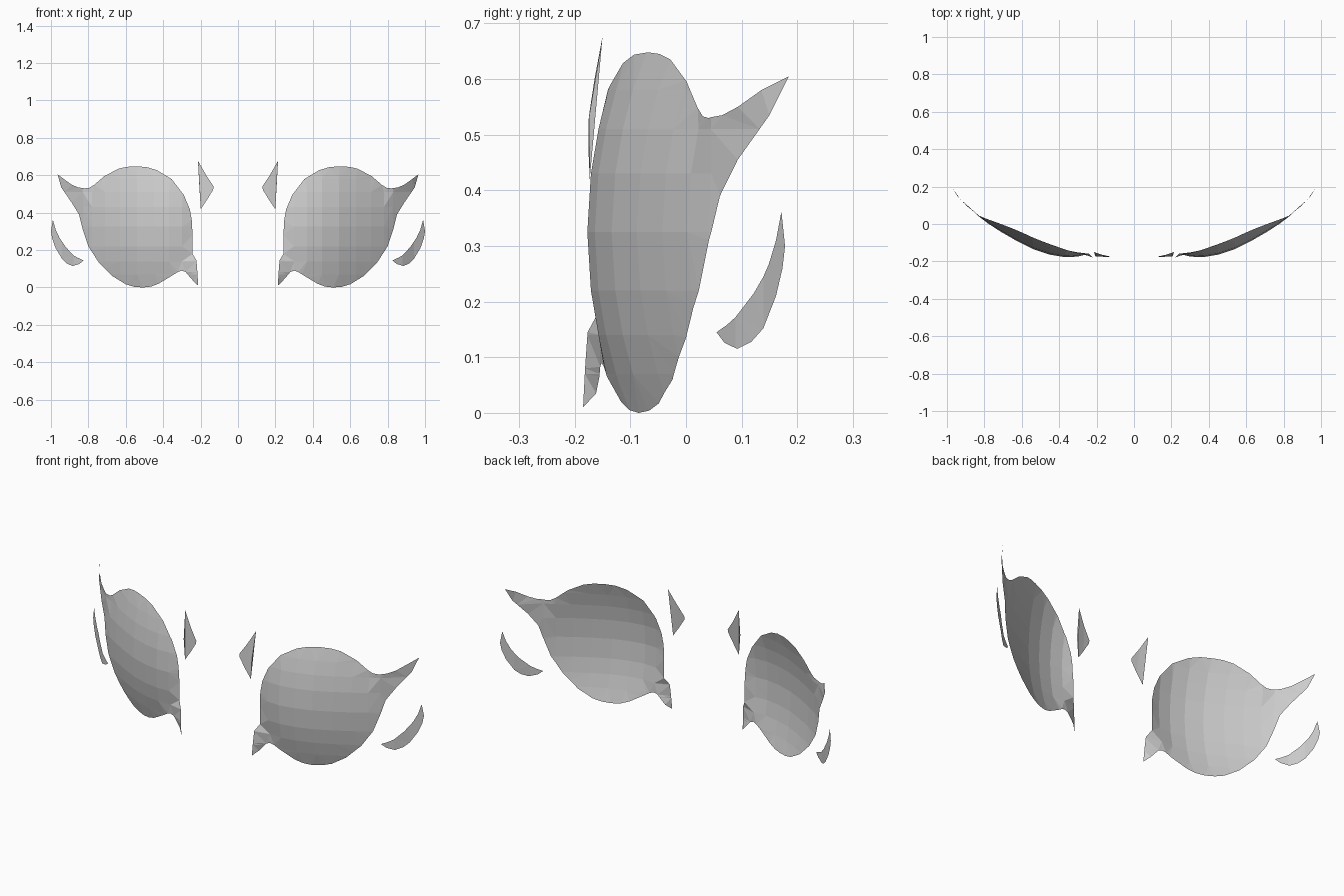
import bpy, bmesh
from mathutils import Vector

if "Cube" in bpy.data.objects:
    bpy.data.objects.remove(bpy.data.objects["Cube"])


def lerp_table(table, t):
    """Piecewise linear lookup in [(t, value), ...]"""
    if t <= table[0][0]:
        return table[0][1]
    for (a, va), (b, vb) in zip(table, table[1:]):
        if t <= b:
            return va + (vb - va) * (t - a) / (b - a)
    return table[-1][1]


def sheet(name, outline, depth, xcuts=(), zcuts=()):
    """Thin curved sheet: flat x-z outline, cut into facets, pushed to depth, mirrored"""
    bm = bmesh.new()
    bm.faces.new([bm.verts.new((x, 0, z)) for x, z in outline])
    cuts = [((c, 0, 0), (1, 0, 0)) for c in xcuts] + [((0, 0, c), (0, 0, 1)) for c in zcuts]
    for co, no in cuts:
        bmesh.ops.bisect_plane(bm, geom=bm.verts[:] + bm.edges[:] + bm.faces[:],
                               dist=1e-4, plane_co=co, plane_no=no)
    bmesh.ops.triangulate(bm, faces=bm.faces[:])
    for v in bm.verts:
        v.co.y = depth(v.co.x, v.co.z)
    bm.normal_update()
    if sum((f.normal * f.calc_area() for f in bm.faces), Vector()).y > 0:
        bmesh.ops.reverse_faces(bm, faces=bm.faces[:])
    me = bpy.data.meshes.new(name)
    bm.to_mesh(me)
    bm.free()
    ob = bpy.data.objects.new(name, me)
    bpy.context.collection.objects.link(ob)
    mod = ob.modifiers.new("Mirror", 'MIRROR')
    mod.use_mirror_merge = False
    return ob


# Eye: round dome with an outer lash and an inner corner point
eye_outline = [
    (.213, .01), (.239, .035), (.265, .065), (.28, .083), (.30, .09), (.322, .083), (.35, .065),
    (.425, .02), (.465, .005), (.51, 0), (.555, .004), (.60, .017), (.67, .06), (.745, .135),
    (.80, .22), (.83, .31), (.85, .39), (.89, .455), (.945, .535), (.965, .605),
    (.89, .55), (.855, .535), (.82, .53), (.795, .533), (.77, .548), (.715, .595), (.64, .635),
    (.595, .645), (.55, .648), (.49, .644), (.435, .628), (.355, .58), (.29, .495), (.258, .42),
    (.247, .36), (.243, .28), (.243, .18), (.222, .145), (.217, .08)]
eye_edge = [(.213, -.185), (.243, -.158), (.30, -.152), (.35, -.142), (.43, -.115),
            (.51, -.085), (.60, -.045), (.67, -.015), (.745, .012), (.80, .032),
            (.83, .045), (.89, .093), (.945, .15), (.965, .185)]


def eye_depth(x, z):
    r2 = ((x - .54) / .30) ** 2 + ((z - .325) / .325) ** 2
    return lerp_table(eye_edge, x) - .062 * max(0, 1 - r2)


sheet("eye", eye_outline, eye_depth,
      xcuts=(.30, .37, .45, .54, .63, .71, .78, .83),
      zcuts=(.07, .14, .22, .325, .43, .51, .58))

# Lower lash: crescent below the outer corner
lash_outline = [(.825, .145), (.848, .126), (.885, .115), (.915, .128), (.94, .152),
                (.975, .21), (.993, .26), (1.0, .30), (.99, .362), (.975, .31), (.955, .267),
                (.92, .215), (.88, .172), (.855, .158)]
lash_curve = [(.825, .055), (.885, .092), (.94, .139), (1.0, .178)]
sheet("lower_lash", lash_outline, lambda x, z: lerp_table(lash_curve, x), xcuts=(.88, .94))

# Inner brow: pointed wedge near the centre
brow_outline = [(.214, .677), (.17, .60), (.13, .54), (.133, .522), (.165, .47),
                (.199, .42), (.206, .53)]
brow_curve = [(.42, -.173), (.51, -.177), (.57, -.17), (.677, -.15)]
sheet("inner_brow", brow_outline, lambda x, z: lerp_table(brow_curve, z))
